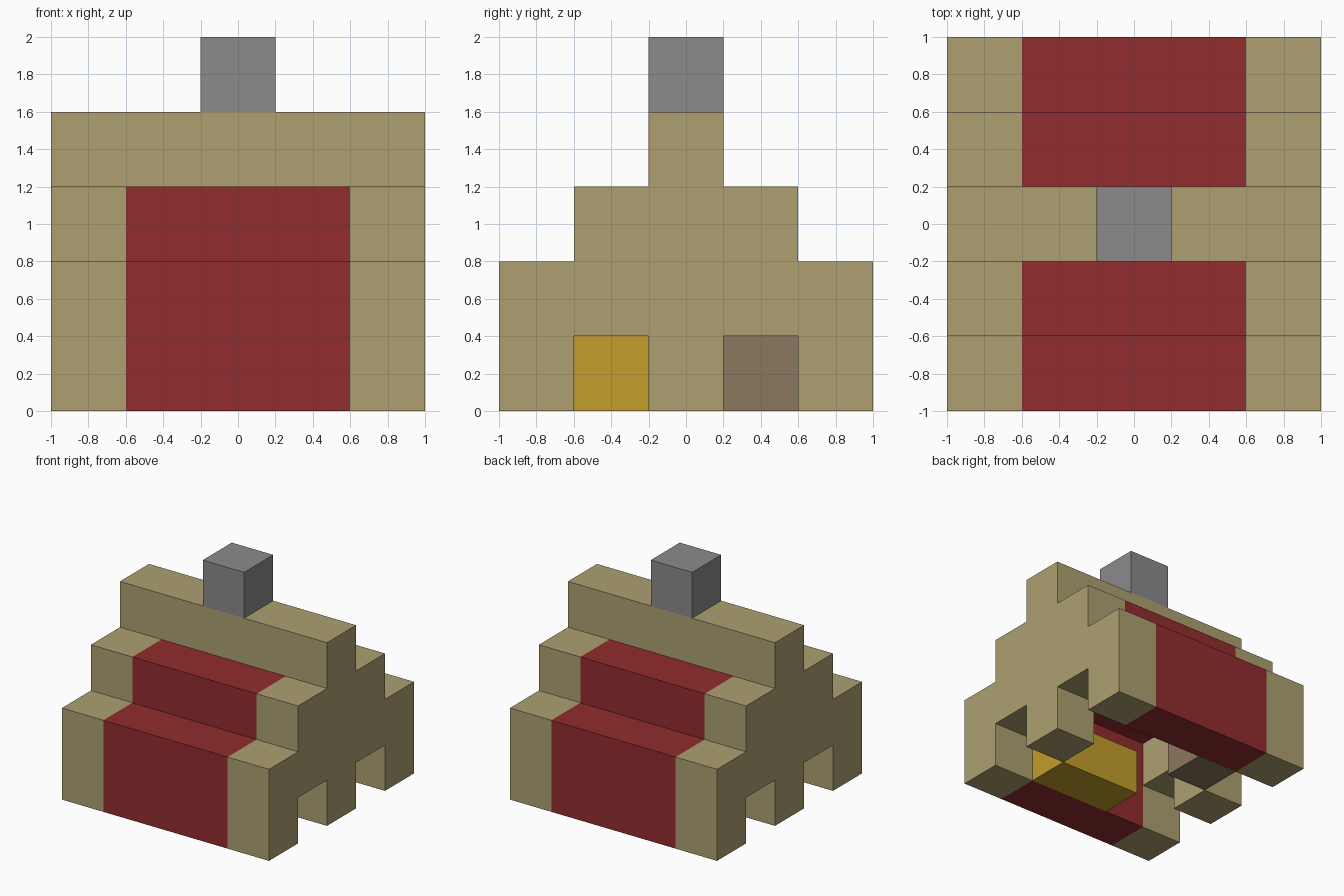
import bpy
import bmesh
from mathutils import Vector

default_cube = bpy.data.objects.get("Cube")
if default_cube:
    bpy.data.objects.remove(default_cube, do_unlink=True)

U = 0.4  # one block


def material(name, rgb):
    """Flat material from 0-255 display values, stored as linear."""
    linear = [((c / 255 + 0.055) / 1.055) ** 2.4 for c in rgb]
    mat = bpy.data.materials.new(name)
    mat.use_nodes = True
    mat.diffuse_color = (*linear, 1)
    mat.node_tree.nodes["Principled BSDF"].inputs["Base Color"].default_value = (*linear, 1)
    return mat


tan = material("tan", (173, 160, 113))
red = material("dark red", (146, 44, 46))
grey = material("grey", (140, 138, 139))
yellow = material("straw yellow", (195, 158, 43))
brown = material("brown", (140, 120, 94))


def add_object(name, bm, mat):
    bmesh.ops.recalc_face_normals(bm, faces=bm.faces)
    mesh = bpy.data.meshes.new(name)
    bm.to_mesh(mesh)
    bm.free()
    mesh.materials.append(mat)
    obj = bpy.data.objects.new(name, mesh)
    bpy.context.collection.objects.link(obj)
    return obj


def box(name, x, y, z, mat):
    """Box from ranges given in blocks."""
    bm = bmesh.new()
    bmesh.ops.create_cube(bm, size=1)
    for v in bm.verts:
        v.co = Vector([U * (r[0] if c < 0 else r[1]) for c, r in zip(v.co, (x, y, z))])
    return add_object(name, bm, mat)


def end_wall(name, x0):
    """Stepped gable with two openings at the ground, one block thick."""
    half = [(.5, 0), (.5, 1), (1.5, 1), (1.5, 0), (2.5, 0),
            (2.5, 2), (1.5, 2), (1.5, 3), (.5, 3), (.5, 4)]
    outline = half + [(-y, z) for y, z in reversed(half)]
    bm = bmesh.new()
    face = bm.faces.new([bm.verts.new((x0 * U, y * U, z * U)) for y, z in outline])
    new = bmesh.ops.extrude_face_region(bm, geom=[face])["geom"]
    bmesh.ops.translate(bm, vec=(U, 0, 0),
                        verts=[v for v in new if isinstance(v, bmesh.types.BMVert)])
    return add_object(name, bm, tan)


# Gable ends and the ridge joining them
end_wall("left_end_wall", 1.5)
end_wall("right_end_wall", -2.5)
inner = (-1.5, 1.5)
box("roof_ridge", inner, (-.5, .5), (3, 4), tan)

# Stepped red roof slopes, front and back
for side, name in ((-1, "front"), (1, "back")):
    box(name + "_lower_roof", inner, sorted((side * 1.5, side * 2.5)), (0, 2), red)
    box(name + "_upper_roof", inner, sorted((side * .5, side * 1.5)), (2, 3), red)

# Chimney
box("chimney", (-.5, .5), (-.5, .5), (4, 5), grey)

# Things inside the hollow house
box("straw_bed", (-.5, 1.5), (-1.5, -.5), (0, 1), yellow)
box("chest", (-1.5, -.5), (.5, 1.5), (0, 1), brown)
